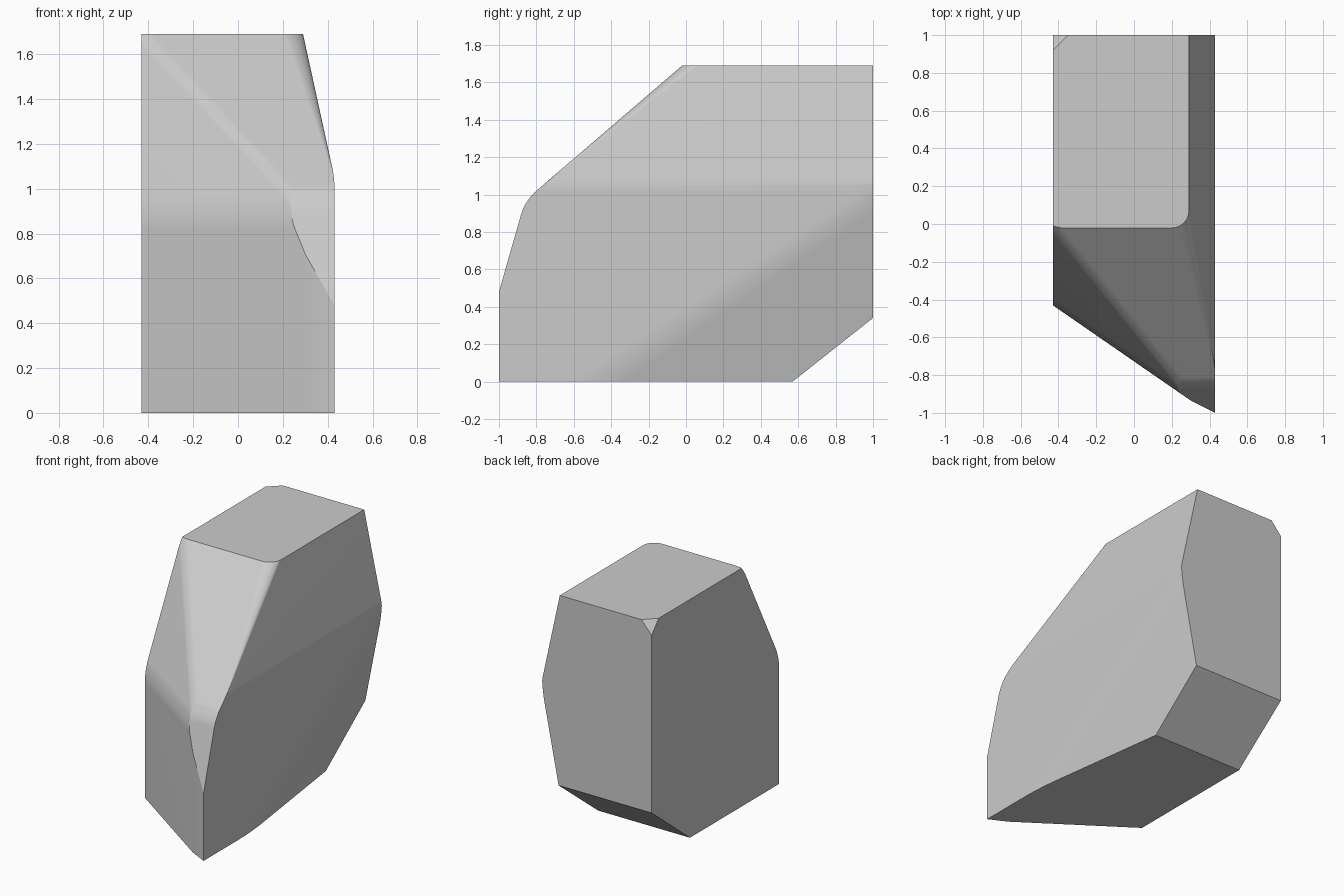
import bpy, bmesh, math
from mathutils import Vector, geometry

old = bpy.data.objects.get("Cube")
if old:
    bpy.data.objects.remove(old, do_unlink=True)

W, TOP = 0.43, 1.69
INSIDE = Vector((0, 0.2, 0.8))

grey = bpy.data.materials.new("stone_grey")
grey.use_nodes = True
colour = (0.6, 0.6, 0.6, 1)
grey.diffuse_color = colour
grey.node_tree.nodes["Principled BSDF"].inputs["Base Color"].default_value = colour


def plane(a, b, c):
    """Plane through three points, with its normal facing out of the block."""
    a, b, c = Vector(a), Vector(b), Vector(c)
    n = (b - a).cross(c - a).normalized()
    return a, (n if n.dot(a - INSIDE) > 0 else -n)


def rounded(p1, p2, radius, steps):
    """Tangent planes that round the edge between two planes."""
    n1, n2 = p1[1], p2[1]
    edge = geometry.intersect_plane_plane(p1[0], n1, p2[0], n2)[0]
    centre = edge - radius * (n1 + n2) / (1 + n1.dot(n2))
    result = []
    for i in range(1, steps):
        n = n1.slerp(n2, i / steps)
        result.append((centre + n * radius, n))
    return result


# Main facets
side = (Vector((W, 0, 0)), Vector((1, 0, 0)))
upper_side = plane((W, 0, 1.05), (W, 1, 1.05), (0.29, 0, TOP))
lower_side = plane((0.29, 0.57, 0), (W, -0.47, 0), (W, 1, 1.0))
back_foot = plane((0, 0.57, 0), (1, 0.57, 0), (0, 1, 0.34))
front = plane((-W, -0.43, 0), (0.25, -0.9, 0), (-W, -0.43, 1))
front_tip = plane((W, -1, 0), (0.25, -0.91, 0), (W, -1, 1))
slope = plane((0, -0.02, TOP), (1, -0.02, TOP), (0, -0.8, 1.02))
nose = plane((0, -1, 0.48), (1, -1, 0.48), (0, -0.88, 0.9))
cheek = plane((-W, -0.02, TOP), (-W, -0.43, 0.9), (0.25, -0.9, 0.9))
corner = plane((-W, 0.92, TOP), (-0.35, 1, TOP), (-W, 1, 1.6))
cuts = [upper_side, lower_side, back_foot, front, front_tip,
        slope, nose, cheek, corner]

# Soft edges
cuts += rounded(cheek, front, 0.45, 5)
cuts += rounded(slope, nose, 0.28, 6)
cuts += rounded(slope, cheek, 0.15, 4)
cuts += rounded(upper_side, side, 0.4, 4)
cuts += rounded(lower_side, side, 0.8, 5)

# Tapering round from the top front corner down to the side
apex = Vector((W, -0.765, 1.05))
for i in range(1, 10):
    a = math.radians(-90 + 9 * i)
    q = Vector((0.2 + 0.09 * math.cos(a), 0.07 + 0.09 * math.sin(a), TOP))
    cuts.append(plane(q, q + Vector((-math.sin(a), math.cos(a), 0)), apex))

# Block trimmed by every plane
bm = bmesh.new()
bmesh.ops.create_cube(bm, size=1)
for v in bm.verts:
    v.co = Vector((v.co.x * 2 * W, v.co.y * 2, (v.co.z + 0.5) * TOP))
for co, no in cuts:
    bmesh.ops.bisect_plane(bm, geom=bm.verts[:] + bm.edges[:] + bm.faces[:],
                           dist=1e-5, plane_co=co, plane_no=no, clear_outer=True)
    rim = [e for e in bm.edges if e.is_boundary]
    if rim:
        bmesh.ops.holes_fill(bm, edges=rim, sides=0)
bmesh.ops.remove_doubles(bm, verts=bm.verts[:], dist=0.0005)
bmesh.ops.recalc_face_normals(bm, faces=bm.faces[:])

mesh = bpy.data.meshes.new("faceted_block")
bm.to_mesh(mesh)
bm.free()
mesh.materials.append(grey)
block = bpy.data.objects.new("faceted_block", mesh)
bpy.context.scene.collection.objects.link(block)

# Smooth over the soft edges, crisp elsewhere
bpy.ops.object.select_all(action='DESELECT')
block.select_set(True)
bpy.context.view_layer.objects.active = block
bpy.ops.object.shade_smooth_by_angle(angle=math.radians(14))
weighted = block.modifiers.new("weighted_normals", 'WEIGHTED_NORMAL')
weighted.keep_sharp = True
